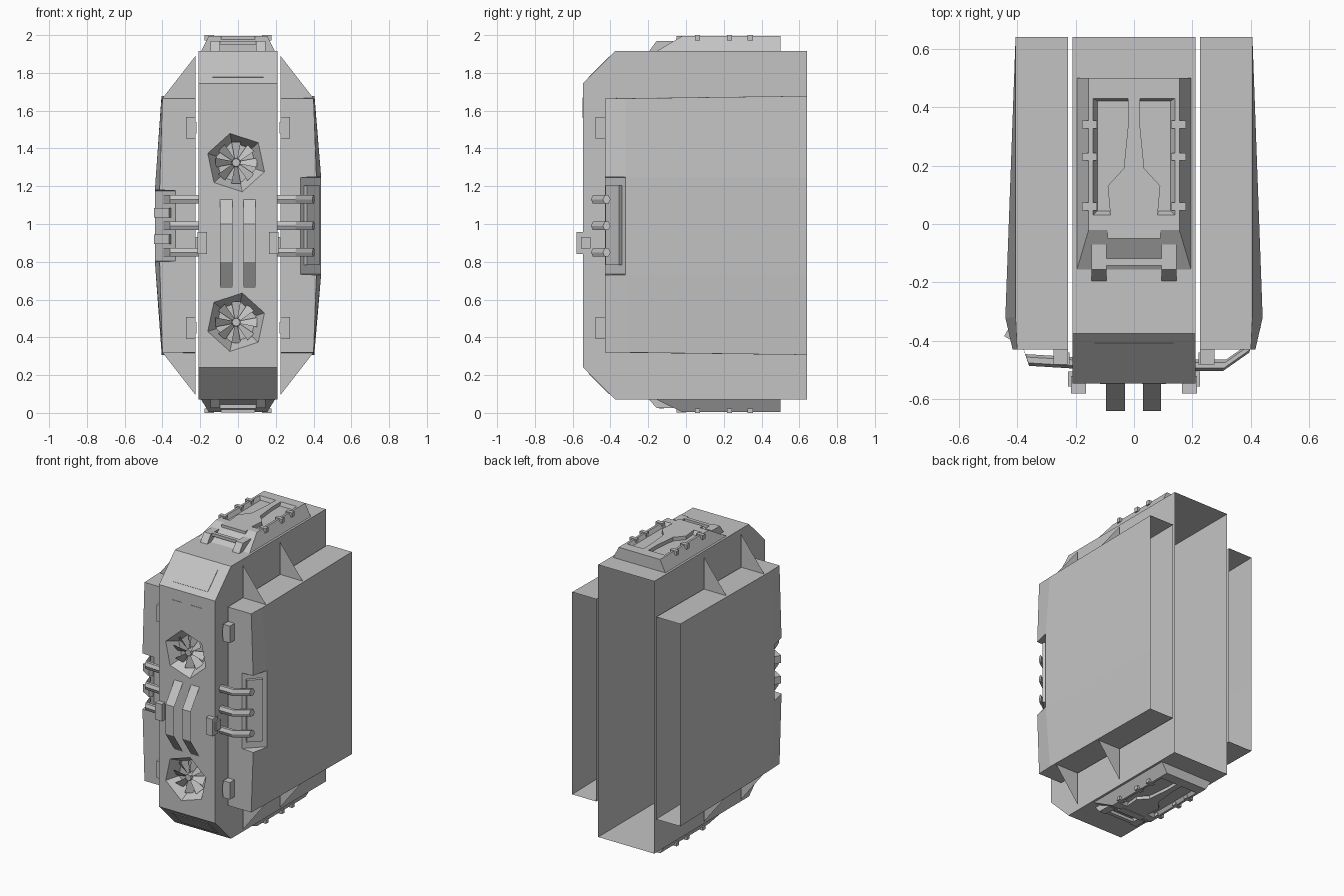
import bpy, bmesh, math
from mathutils import Matrix, Vector

old = bpy.data.objects.get("Cube")
if old:
    bpy.data.objects.remove(old, do_unlink=True)

grey = bpy.data.materials.new("light grey hull")
grey.use_nodes = True
COLOR = (0.55, 0.55, 0.55, 1)
grey.diffuse_color = COLOR
grey.node_tree.nodes["Principled BSDF"].inputs["Base Color"].default_value = COLOR


def finish(name, bm, closed=True):
    if closed:
        bmesh.ops.recalc_face_normals(bm, faces=bm.faces)
    mesh = bpy.data.meshes.new(name)
    bm.to_mesh(mesh)
    bm.free()
    mesh.materials.append(grey)
    ob = bpy.data.objects.new(name, mesh)
    bpy.context.collection.objects.link(ob)
    return ob


def loft(name, sections):
    """Closed solid through matching point loops."""
    bm = bmesh.new()
    rings = [[bm.verts.new(p) for p in s] for s in sections]
    for a, b in zip(rings, rings[1:]):
        for i in range(len(a)):
            j = (i + 1) % len(a)
            bm.faces.new((a[i], a[j], b[j], b[i]))
    bm.faces.new(rings[0])
    bm.faces.new(rings[-1])
    return finish(name, bm)


def box(name, center, size, turn=0, axis='X'):
    bm = bmesh.new()
    m = Matrix.Translation(center) @ Matrix.Rotation(math.radians(turn), 4, axis) \
        @ Matrix.Diagonal((*size, 1))
    bmesh.ops.create_cube(bm, size=1, matrix=m)
    return finish(name, bm)


def sheet(name, faces):
    bm = bmesh.new()
    for f in faces:
        bm.faces.new([bm.verts.new(p) for p in f])
    return finish(name, bm, False)


def open_back(ob):
    bm = bmesh.new()
    bm.from_mesh(ob.data)
    back = [f for f in bm.faces if all(v.co.y > 0.63 for v in f.verts)]
    bmesh.ops.delete(bm, geom=back, context='FACES')
    bm.to_mesh(ob.data)
    bm.free()


def rect(hx, y0, y1, z):
    return [(-hx, y0, z), (hx, y0, z), (hx, y1, z), (-hx, y1, z)]


# Central hull with chamfered front edges
profile = [(0.64, 0.07), (0.64, 1.915), (-0.375, 1.915),
           (-0.545, 1.745), (-0.545, 0.24), (-0.375, 0.07)]
hull = loft("central_hull", [[(x, y, z) for y, z in profile] for x in (-0.21, 0.21)])

# Hexagonal fan wells cut into the front, each with a bladed fan
for label, cz, phase in (("upper", 1.325, 102), ("lower", 0.48, 78)):
    def ring(r, y):
        return [(-0.01 + r * math.cos(math.radians(phase + 60 * k)), y,
                 cz + r * math.sin(math.radians(phase + 60 * k))) for k in range(6)]
    cutter = loft(label + "_well_cutter", [ring(0.164, -0.56), ring(0.158, -0.545), ring(0.11, -0.47)])
    cutter.hide_render = True
    mod = hull.modifiers.new("well", 'BOOLEAN')
    mod.operation, mod.solver, mod.object = 'DIFFERENCE', 'EXACT', cutter
    bpy.context.view_layer.objects.active = hull
    bpy.ops.object.modifier_apply(modifier=mod.name)
    bpy.data.objects.remove(cutter, do_unlink=True)
    blades = []
    for k in range(8):
        rot = Matrix.Translation((-0.01, -0.5, cz)) @ Matrix.Rotation(k * math.pi / 4, 4, 'Y')
        quad = [(0.02, -0.01, -0.008), (0.11, -0.02, -0.025),
                (0.11, 0.015, 0.025), (0.02, 0.008, 0.008)]
        blades.append([rot @ Vector(p) for p in quad])
    sheet(label + "_fan_blades", blades)
    bm = bmesh.new()
    bmesh.ops.create_cone(bm, cap_ends=True, segments=8, radius1=0.026, radius2=0.022, depth=0.05,
                          matrix=Matrix.Translation((-0.01, -0.495, cz)) @ Matrix.Rotation(math.pi / 2, 4, 'X'))
    finish(label + "_fan_hub", bm)
open_back(hull)

# Front strips bowed outwards between the fans
path = [(-0.545, 1.13), (-0.64, 1.0), (-0.64, 0.8), (-0.545, 0.66)]
for name, x0, x1 in (("right_front_strip", -0.095, -0.03), ("left_front_strip", 0.03, 0.093)):
    sheet(name, [[(x0, *a), (x0, *b), (x1, *b), (x1, *a)] for a, b in zip(path, path[1:])])

# Thin panels on the front and the chamfers
for x in (-0.075, 0.068):
    box("front_square_panel", (x, -0.545, 1.615), (0.082, 0.006, 0.11))
box("upper_chamfer_panel", (0, -0.46, 1.83), (0.27, 0.155, 0.006), 45)
box("lower_chamfer_panel", (0, -0.46, 0.155), (0.27, 0.155, 0.006), -45)

# Side pods: stacked sections with a bulge and a cut front corner
for side, s, lo, hi in (("left", 1, 0.73, 1.25), ("right", -1, 0.8, 1.18)):
    def section(z, bulge, corner, flare=0):
        pts = [(0.225, 0.64, z + flare), (0.225, -0.43, z), (corner, -0.43, z),
               (bulge, -0.32, z), (0.405, 0.64, z + flare)]
        return [(s * x, y, zz) for x, y, zz in pts]
    pod = loft(side + "_pod", [
        section(0.32, 0.405, 0.4, -0.013), section(lo, 0.44, 0.415),
        section(lo + 0.004, 0.44, 0.33), section(hi - 0.004, 0.44, 0.33),
        section(hi, 0.44, 0.415), section(1.665, 0.405, 0.4, 0.013)])
    open_back(pod)

    # Triangular web plates bracing each pod
    for y in (-0.27, 0.13):
        for z_hull, z_pod in ((1.89, 1.665), (0.095, 0.32)):
            sheet(side + "_web_plate", [[(s * 0.225, y, z_hull), (s * 0.4, y, z_pod),
                                         (s * 0.225, y, z_pod)]])

    # Latches on pod and hull
    for z in (1.51, 0.45):
        box(side + "_pod_latch", (s * 0.25, -0.445, z), (0.05, 0.07, 0.115))
        box(side + "_pod_latch_tongue", (s * 0.235, -0.46, z), (0.03, 0.04, 0.06))
    box(side + "_hull_latch", (s * 0.19, -0.55, 0.9), (0.05, 0.06, 0.115))
    box(side + "_hull_latch_tongue", (s * 0.215, -0.53, 0.9), (0.02, 0.05, 0.06))

    # Three bent pipes from hull to pod
    bend = [(0.2, -0.483), (0.31, -0.483), (0.4, -0.42)] if s > 0 else \
           [(0.2, -0.475), (0.365, -0.465), (0.39, -0.39)]
    for z in (1.13, 0.99, 0.85):
        rings = []
        for x, y in bend:
            rings.append([(s * x + s * 0.006 * math.cos(a), y + 0.02 * math.cos(a), z + 0.026 * math.sin(a))
                          for a in (math.radians(60 * k) for k in range(6))])
        loft(side + "_pipe", rings)

# Left socket frame and plate on the cut corner
box("left_socket_plate", (0.387, -0.378, 0.993), (0.1, 0.035, 0.42), 45, 'Z')
# Right socket ribs between the pipes
for z in (1.06, 0.92):
    box("right_socket_rib", (-0.39, -0.38, z), (0.09, 0.06, 0.05), -30, 'Z')

# Top and bottom covers, the same parts reflected
for label, base, k in (("top", 1.915, 1), ("bottom", 0.07, -0.82)):
    def h(v):
        return base + k * v
    loft(label + "_cover", [rect(0.195, -0.155, 0.5, h(0)), rect(0.155, -0.02, 0.5, h(0.08)),
                            rect(0.14, 0.03, 0.43, h(0.08)), rect(0.125, 0.045, 0.42, h(0.055))])
    half = [(0.02, 0.43), (0.02, 0.34), (0.035, 0.19), (0.09, 0.13), (0.08, 0.02)]
    outline = half + [(-x, y) for x, y in reversed(half)]
    loft(label + "_cover_spine", [[(x, y, h(v)) for x, y in outline] for v in (0.05, 0.08)])
    box(label + "_cover_lip", (0, -0.025, h(0.07)), (0.18, 0.05, 0.02))
    for s in (-1, 1):
        for y in (0.34, 0.23, 0.06):
            box(label + "_cover_tab", (s * 0.152, y, h(0.07)), (0.05, 0.027, 0.029 * abs(k)))
        loft(label + "_bar_foot", [
            [(s * 0.12 + x, y, z) for x, y, z in rect(0.026, -0.195, -0.065, h(0))],
            [(s * 0.12 + x, y, z) for x, y, z in rect(0.026, -0.155, -0.07, h(0.055))]])
    box(label + "_cross_bar", (0, -0.13, h(0.045)), (0.2, 0.025, 0.02))
